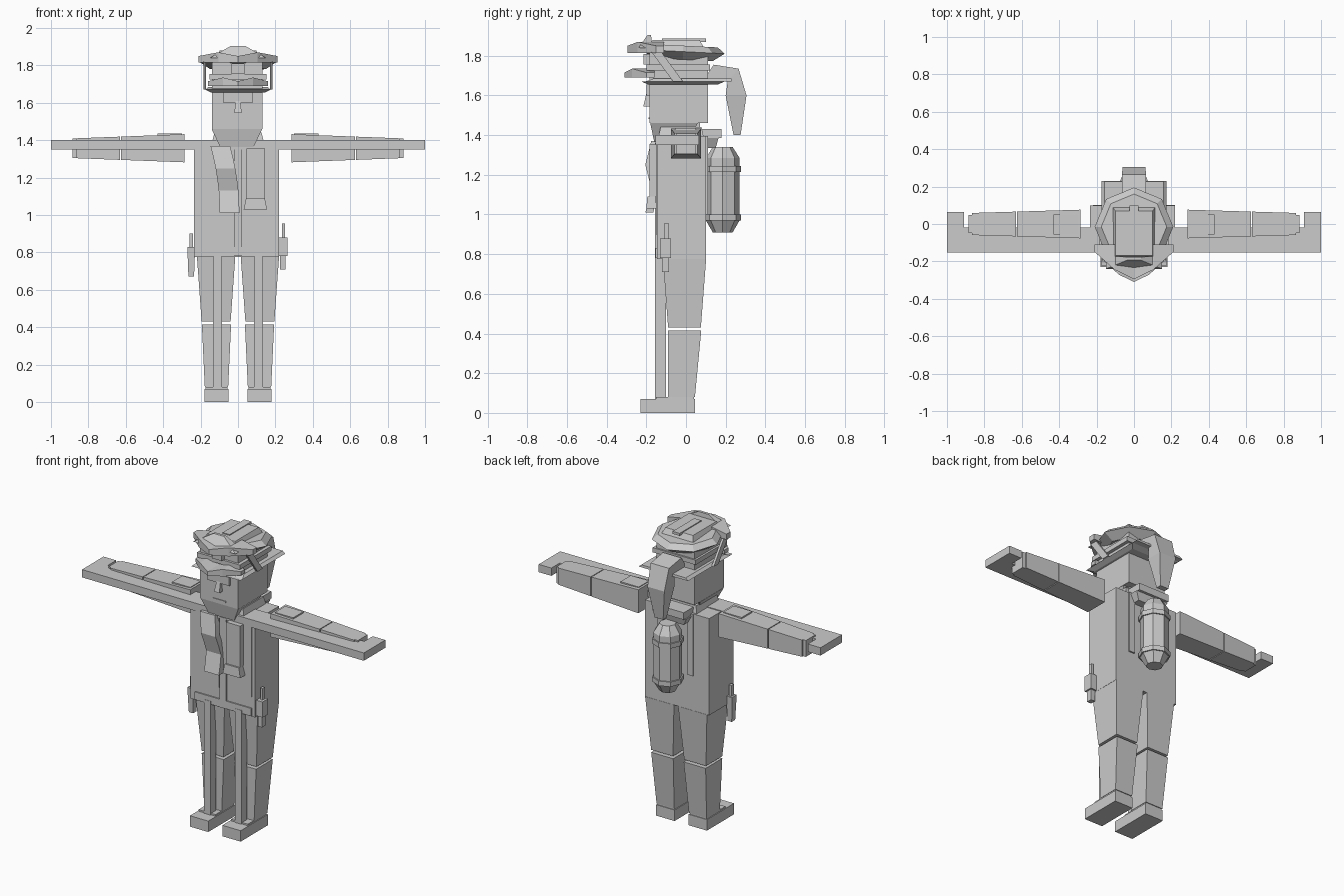
import bpy, bmesh, math

cube = bpy.data.objects.get("Cube")
if cube:
    bpy.data.objects.remove(cube, do_unlink=True)

grey = bpy.data.materials.new("plain_grey")
grey.use_nodes = True
grey.diffuse_color = (.6, .6, .6, 1)
grey.node_tree.nodes["Principled BSDF"].inputs["Base Color"].default_value = grey.diffuse_color

SIDES = {"left": 1, "right": -1}


def loft(name, rings):
    """Skin a closed solid through rings of equal point count."""
    bm = bmesh.new()
    loops = [[bm.verts.new(point) for point in ring] for ring in rings]
    count = len(loops[0])
    for lower, upper in zip(loops, loops[1:]):
        for i in range(count):
            j = (i + 1) % count
            bm.faces.new((lower[i], lower[j], upper[j], upper[i]))
    bm.faces.new(reversed(loops[0]))
    bm.faces.new(loops[-1])
    bmesh.ops.recalc_face_normals(bm, faces=bm.faces)
    mesh = bpy.data.meshes.new(name)
    bm.to_mesh(mesh)
    bm.free()
    mesh.materials.append(grey)
    part = bpy.data.objects.new(name, mesh)
    bpy.context.collection.objects.link(part)


def flat_ring(centre, width, front, back, z):
    left, right = centre + width / 2, centre - width / 2
    return [(right, front, z), (left, front, z), (left, back, z), (right, back, z)]


def side_ring(x, front, back, bottom, top):
    return [(x, front, bottom), (x, back, bottom), (x, back, top), (x, front, top)]


def block(name, width, front, back, bottom, top, at=0, flare=1, lean=0):
    """Box whose top may be scaled by flare and moved back by lean."""
    middle, half = (front + back) / 2 + lean, (back - front) / 2 * flare
    loft(name, [flat_ring(at, width, front, back, bottom),
                flat_ring(at, width * flare, middle - half, middle + half, top)])


def pair(name, at, **shape):
    for side, sign in SIDES.items():
        block(side + "_" + name, at=sign * at, **shape)


def octagon(radius, depth, middle, z, slope=0):
    ring = []
    for i in range(8):
        turn = i * math.tau / 8
        y = middle + depth * math.sin(turn)
        ring.append((radius * math.cos(turn), y, z + slope * y))
    return ring


def peak(name, span, root, reach, bottom, top, rise):
    """Pointed visor: its front edge runs out to the middle and rises halfway."""
    rings = []
    for step in (-2, -1, 0, 1, 2):
        off = abs(step) / 2
        edge = root - reach * (1 - off ** 1.5)
        lift = rise * math.sin(math.pi * off)
        rings.append(side_ring(span * step / 2, edge, root + .04, bottom, top + lift))
    loft(name, rings)


# Legs, support poles and feet
pair("foot", at=.115, width=.13, front=-.23, back=.045, bottom=0, top=.07)
pair("foot_collar", at=.115, width=.12, front=-.15, back=.04, bottom=.06, top=.08)
pair("shin", at=.115, width=.125, front=-.09, back=.045, bottom=.08, top=.415, flare=1.25, lean=.015)
pair("thigh", at=.117, width=.155, front=-.09, back=.075, bottom=.43, top=.775, flare=1.32)
pair("pole", at=.11, width=.048, front=-.155, back=-.1, bottom=.07, top=.8)

# Torso with belt, front panels and back straps
block("torso", width=.455, front=-.145, back=.1, bottom=.775, top=1.395, at=-.007)
block("belt", width=.4, front=-.153, back=-.14, bottom=.78, top=.83)
block("centre_strip", width=.045, front=-.155, back=-.14, bottom=.78, top=1.36)
pair("front_panel", at=.115, width=.17, front=-.15, back=-.14, bottom=.9, top=1.36)
pair("back_strap", at=.105, width=.04, front=.095, back=.11, bottom=1, top=1.395)

# Long beam through the shoulders, with squared ends
block("shoulder_beam", width=2, front=-.153, back=-.02, bottom=1.35, top=1.4)
pair("beam_end", at=.955, width=.09, front=-.03, back=.065, bottom=1.35, top=1.4)


# Sleeves narrowing evenly towards the hands
def sleeve(name, inner, outer, trim=0):
    for side, sign in SIDES.items():
        rings = []
        for x in (inner, outer):
            depth, height = .085 - .03 * x - trim, .086 - .038 * x
            rings.append(side_ring(sign * x, -depth, depth, 1.357 - height, 1.357 + height))
        loft(side + "_" + name, rings)


sleeve("upper_sleeve", inner=.285, outer=.625)
sleeve("lower_sleeve", inner=.63, outer=.865)
sleeve("cuff", inner=.865, outer=.885, trim=.01)
pair("sleeve_patch", at=.365, width=.13, front=-.055, back=.05, bottom=1.42, top=1.436)

# Hip pouches
block("left_pouch", width=.05, front=-.13, back=-.075, bottom=.78, top=.88, at=.24)
block("left_pouch_tip", width=.03, front=-.12, back=-.085, bottom=.71, top=.79, at=.24)
block("left_handle", width=.015, front=-.11, back=-.085, bottom=.87, top=.955, at=.243)
block("right_holster", width=.03, front=-.12, back=-.085, bottom=.67, top=.83, at=-.25, flare=1.4)
block("right_handle", width=.018, front=-.115, back=-.09, bottom=.82, top=.9, at=-.25)

# Canister on the back
PACK = .185
loft("back_canister", [octagon(radius, radius, PACK, z) for radius, z in
                       ((.05, .91), (.085, .97), (.085, 1.285), (.05, 1.34))])
for place, low in (("lower", .97), ("upper", 1.215)):
    loft(place + "_canister_band", [octagon(.093, .093, PACK, z) for z in (low, low + .03)])

# Scarf around the neck
block("neck", width=.18, front=-.1, back=.07, bottom=1.36, top=1.48)
block("scarf_collar", width=.28, front=-.14, back=.09, bottom=1.385, top=1.44, flare=.9)
block("scarf_knot_under", width=.18, front=.06, back=.15, bottom=1.335, top=1.385, flare=1.3)
block("scarf_knot", width=.22, front=.04, back=.18, bottom=1.385, top=1.43)

# Wavy scarf end on the right, flared straight one on the left
wave = []
for step in range(7):
    t = step / 6
    y = -.17 - .015 * math.cos(math.pi * 3 * t)
    wave.append(flat_ring(-.045 - .05 * t * t, .105, y - .02, y + .02, 1.01 + .36 * t))
loft("scarf_right_end", wave)
block("scarf_left_end", width=.1, front=-.185, back=-.145, bottom=1.09, top=1.355, at=.095)
block("scarf_left_flare", width=.125, front=-.2, back=-.15, bottom=1.03, top=1.09, at=.093, flare=.8)

# Head, chin and face
block("head", width=.27, front=-.185, back=.11, bottom=1.46, top=1.83, at=-.004)
block("chin", width=.18, front=-.16, back=0, bottom=1.365, top=1.46, at=-.006, flare=1.5, lean=.02)
block("nose", width=.04, front=-.215, back=-.18, bottom=1.545, top=1.625, flare=.5, lean=.01)
block("brow", width=.155, front=-.2, back=-.18, bottom=1.6, top=1.655)
block("mouth", width=.09, front=-.189, back=-.18, bottom=1.48, top=1.488)

# Lower brim with its peak, and head band
block("lower_brim", width=.29, front=-.19, back=.16, bottom=1.655, top=1.67, flare=1.2)
block("brim_upper", width=.35, front=-.205, back=.23, bottom=1.67, top=1.685, flare=.9, lean=.02)
peak("lower_peak", span=.16, root=-.2, reach=.11, bottom=1.69, top=1.715, rise=.02)
block("head_band", width=.305, front=-.2, back=.12, bottom=1.725, top=1.755)
block("band_badge", width=.07, front=-.215, back=-.18, bottom=1.755, top=1.81)

# Diagonal straps at the sides of the head
for side, sign in SIDES.items():
    x = sign * .178
    loft(side + "_side_strap", [flat_ring(x, .015, y - .025, y + .025, z)
                                for y, z in ((-.04, 1.67), (-.15, 1.82))])

# Cap: eight-sided plate, raised crown, crest and turned-up peak
CAP = -.015
loft("cap_plate", [octagon(size, size, CAP, z, slope=-.05) for size, z in
                   ((.15, 1.78), (.21, 1.82), (.175, 1.85))])
block("cap_crown", width=.23, front=-.19, back=.09, bottom=1.84, top=1.88, flare=.85)
block("cap_crest", width=.05, front=-.12, back=.1, bottom=1.87, top=1.886)
peak("cap_peak", span=.21, root=-.15, reach=.145, bottom=1.815, top=1.85, rise=.02)
block("peak_ridge", width=.3, front=-.24, back=-.17, bottom=1.84, top=1.905, flare=.25, lean=.02)

# Hanging tail behind the cap
tail = []
for front, back, low, high, half in ((.09, .14, 1.68, 1.755, .065), (.21, .265, 1.67, 1.735, .065),
                                     (.2, .305, 1.6, 1.6, .06), (.24, .275, 1.4, 1.4, .03)):
    tail.append([(-half, front, low), (half, front, low), (half, back, high), (-half, back, high)])
loft("cap_tail", tail)
